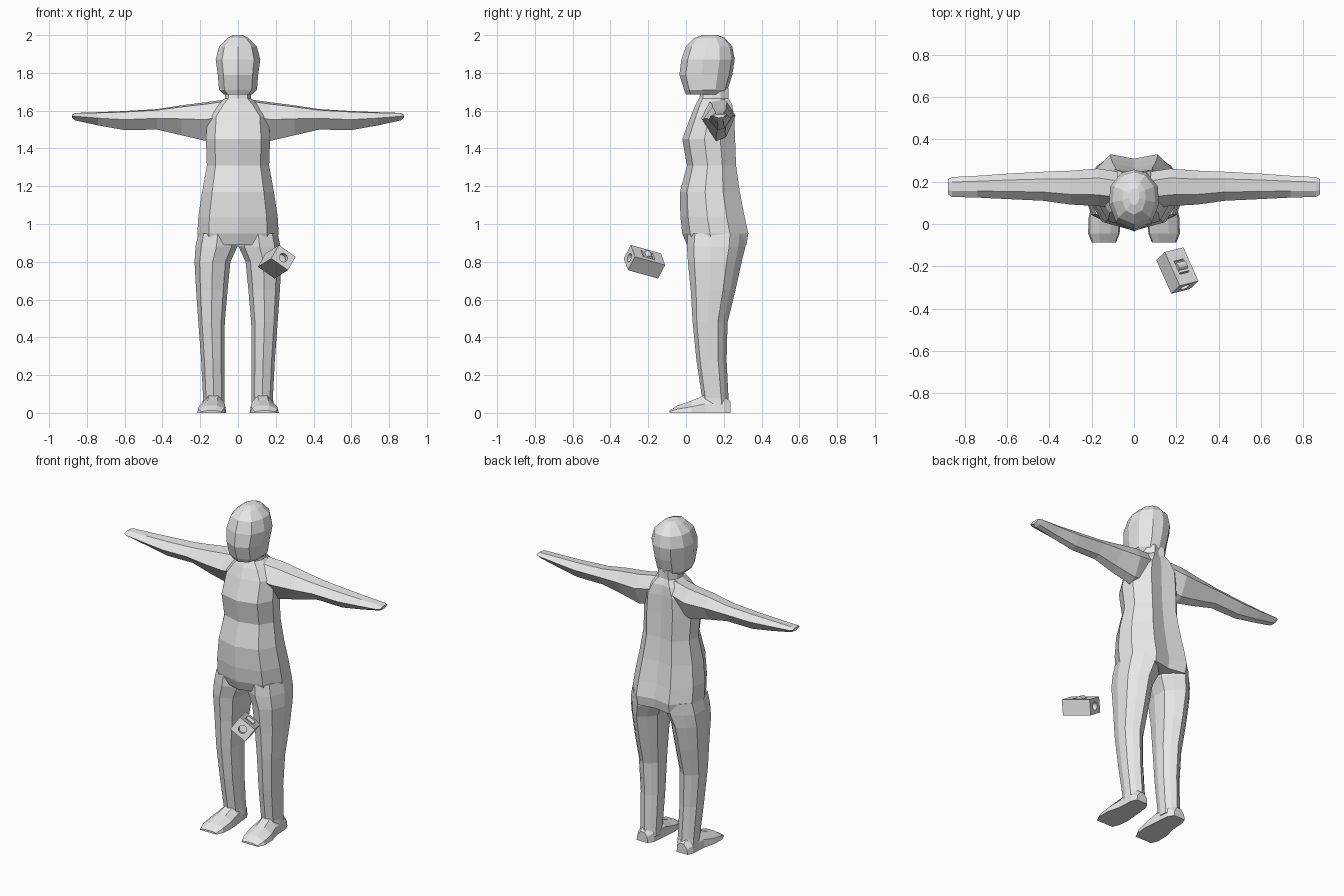
import bpy
import bmesh
from mathutils import Matrix, Vector

if "Cube" in bpy.data.objects:
    bpy.data.objects.remove(bpy.data.objects["Cube"], do_unlink=True)

grey = bpy.data.materials.new("light_grey")
grey.use_nodes = True
grey.diffuse_color = (0.8, 0.8, 0.8, 1)
for node in grey.node_tree.nodes:
    if node.type == "BSDF_PRINCIPLED":
        node.inputs["Base Color"].default_value = (0.8, 0.8, 0.8, 1)


def make_object(name, bm, mirrored=False):
    bmesh.ops.recalc_face_normals(bm, faces=bm.faces[:])
    mesh = bpy.data.meshes.new(name)
    bm.to_mesh(mesh)
    bm.free()
    mesh.materials.append(grey)
    obj = bpy.data.objects.new(name, mesh)
    bpy.context.collection.objects.link(obj)
    if mirrored:
        mod = obj.modifiers.new("Mirror", "MIRROR")
        mod.use_mirror_merge = False
    return obj


def loft(name, rings, mirrored=False):
    """Skin a row of equal cross-sections and cap both ends."""
    bm = bmesh.new()
    loops = [[bm.verts.new(p) for p in ring] for ring in rings]
    for a, b in zip(loops, loops[1:]):
        n = len(a)
        for i in range(n):
            j = (i + 1) % n
            bm.faces.new((a[i], a[j], b[j], b[i]))
    bm.faces.new(loops[0])
    bm.faces.new(loops[-1])
    return make_object(name, bm, mirrored)


def level_ring(z, x0, x1, front, back, groove=0.0, bump=0.0):
    """Ten-sided horizontal section; groove dents the spine, bump rounds the back."""
    cx, w, d = (x0 + x1) / 2, (x1 - x0) / 2, back - front
    half = [(0.72, 0.12), (1, 0.42), (0.95, 0.72), (0.52, 1 - bump)]
    pts = [(0, 0)] + half + [(0, 1 - groove)] + [(-x, y) for x, y in reversed(half)]
    return [Vector((cx + x * w, front + y * d, z)) for x, y in pts]


def section_ring(shape, place, a0, a1, z0, z1):
    """Upright section scaled from a unit shape."""
    return [place(a0 + a * (a1 - a0), z0 + b * (z1 - z0)) for a, b in shape]


# Torso and neck: height, half width, front, back
torso = [
    (0.89, 0.205, 0.005, 0.32), (0.95, 0.215, -0.02, 0.33),
    (1.04, 0.21, -0.03, 0.31), (1.17, 0.19, -0.032, 0.285),
    (1.31, 0.165, 0.005, 0.265), (1.45, 0.17, -0.02, 0.26),
    (1.57, 0.16, 0.025, 0.255), (1.63, 0.11, 0.05, 0.245),
    (1.665, 0.07, 0.07, 0.225), (1.72, 0.065, 0.08, 0.225),
]
loft("torso", [level_ring(z, -w, w, f, b, groove=0.06) for z, w, f, b in torso])

# Head
head = [
    (1.685, 0.075, 0.0, 0.21), (1.71, 0.1, -0.01, 0.22),
    (1.79, 0.107, -0.035, 0.245), (1.87, 0.118, -0.025, 0.258),
    (1.94, 0.1, 0.0, 0.245), (1.985, 0.055, 0.045, 0.205),
    (2.0, 0.025, 0.09, 0.17),
]
loft("head", [level_ring(z, -w, w, f, b, bump=0.06) for z, w, f, b in head])

# Legs: height, inner side, outer side, front, back
leg = [
    (0.95, 0.005, 0.21, 0.01, 0.32), (0.88, 0.003, 0.225, 0.005, 0.315),
    (0.80, 0.04, 0.23, 0.01, 0.295), (0.65, 0.055, 0.222, 0.025, 0.262),
    (0.48, 0.07, 0.21, 0.035, 0.22), (0.28, 0.072, 0.195, 0.055, 0.215),
    (0.08, 0.072, 0.185, 0.085, 0.225), (0.03, 0.07, 0.19, 0.09, 0.23),
]
loft("legs", [level_ring(*r, bump=0.12) for r in leg], mirrored=True)

# Feet: y, inner side, outer side, height
foot = [
    (-0.088, 0.085, 0.2, 0.012), (-0.045, 0.068, 0.217, 0.04),
    (0.03, 0.062, 0.215, 0.065), (0.1, 0.068, 0.197, 0.095),
    (0.2, 0.078, 0.19, 0.09), (0.235, 0.1, 0.175, 0.06),
]
foot_shape = [(0, 0), (1, 0), (0.95, 0.5), (0.65, 1), (0.3, 1), (0.04, 0.6)]
loft("feet", [section_ring(foot_shape, lambda a, b, y=y: Vector((a, y, b)), x0, x1, 0, h)
              for y, x0, x1, h in foot], mirrored=True)

# Arms: x, front, back, bottom, top
arm = [
    (0.06, 0.07, 0.245, 1.47, 1.66), (0.17, 0.085, 0.262, 1.44, 1.645),
    (0.3, 0.092, 0.252, 1.47, 1.628), (0.43, 0.11, 0.247, 1.5, 1.608),
    (0.6, 0.118, 0.238, 1.497, 1.598), (0.74, 0.125, 0.228, 1.522, 1.592),
    (0.86, 0.128, 0.222, 1.548, 1.588), (0.88, 0.14, 0.212, 1.562, 1.58),
]
arm_shape = [(0, 0.55), (0.3, 0.95), (0.75, 1), (1, 0.65), (0.72, 0.1), (0.42, 0)]
loft("arms", [section_ring(arm_shape, lambda a, b, x=x: Vector((x, a, b)), f, bk, z0, z1)
              for x, f, bk, z0, z1 in arm], mirrored=True)


# Floating handheld box with a hole in each end and a pocket on top
def block(name, size, loc=(0, 0, 0)):
    bm = bmesh.new()
    bmesh.ops.create_cube(bm, size=1, matrix=Matrix.Translation(loc) @ Matrix.Diagonal((*size, 1)))
    return make_object(name, bm)


def rod(name, radius, depth, loc, axis, sides=12):
    bm = bmesh.new()
    bmesh.ops.create_cone(bm, cap_ends=True, segments=sides, radius1=radius, radius2=radius,
                          depth=depth, matrix=Matrix.Translation(loc) @ Matrix.Rotation(1.5708, 4, axis))
    return make_object(name, bm)


def cut(target, cutter):
    cutter.hide_render = True
    mod = target.modifiers.new("Cut", "BOOLEAN")
    mod.operation = "DIFFERENCE"
    mod.solver = "EXACT"
    mod.object = cutter
    bpy.context.view_layer.objects.active = target
    bpy.ops.object.modifier_apply(modifier=mod.name)
    bpy.data.objects.remove(cutter, do_unlink=True)


box = block("handheld_box", (0.11, 0.18, 0.09))
for side in (-1, 1):
    cut(box, rod("end_hole_cutter", 0.024, 0.06, (0, side * 0.09, 0), "X"))
cut(box, block("pocket_cutter", (0.056, 0.07, 0.04), (0, 0, 0.045)))
roller = rod("box_roller", 0.021, 0.05, (0, 0.005, 0.038), "Y")
bar = block("box_bar", (0.056, 0.012, 0.02), (0, -0.022, 0.036))

across = Vector((0.8, 0.2, -0.56)).normalized()
along = Vector((-0.39, 0.89, -0.25)).normalized()
up = across.cross(along).normalized()
along = up.cross(across)
pose = Matrix((across, along, up)).transposed().to_4x4()
pose.translation = (0.205, -0.22, 0.80)
for part in (box, roller, bar):
    part.matrix_world = pose
